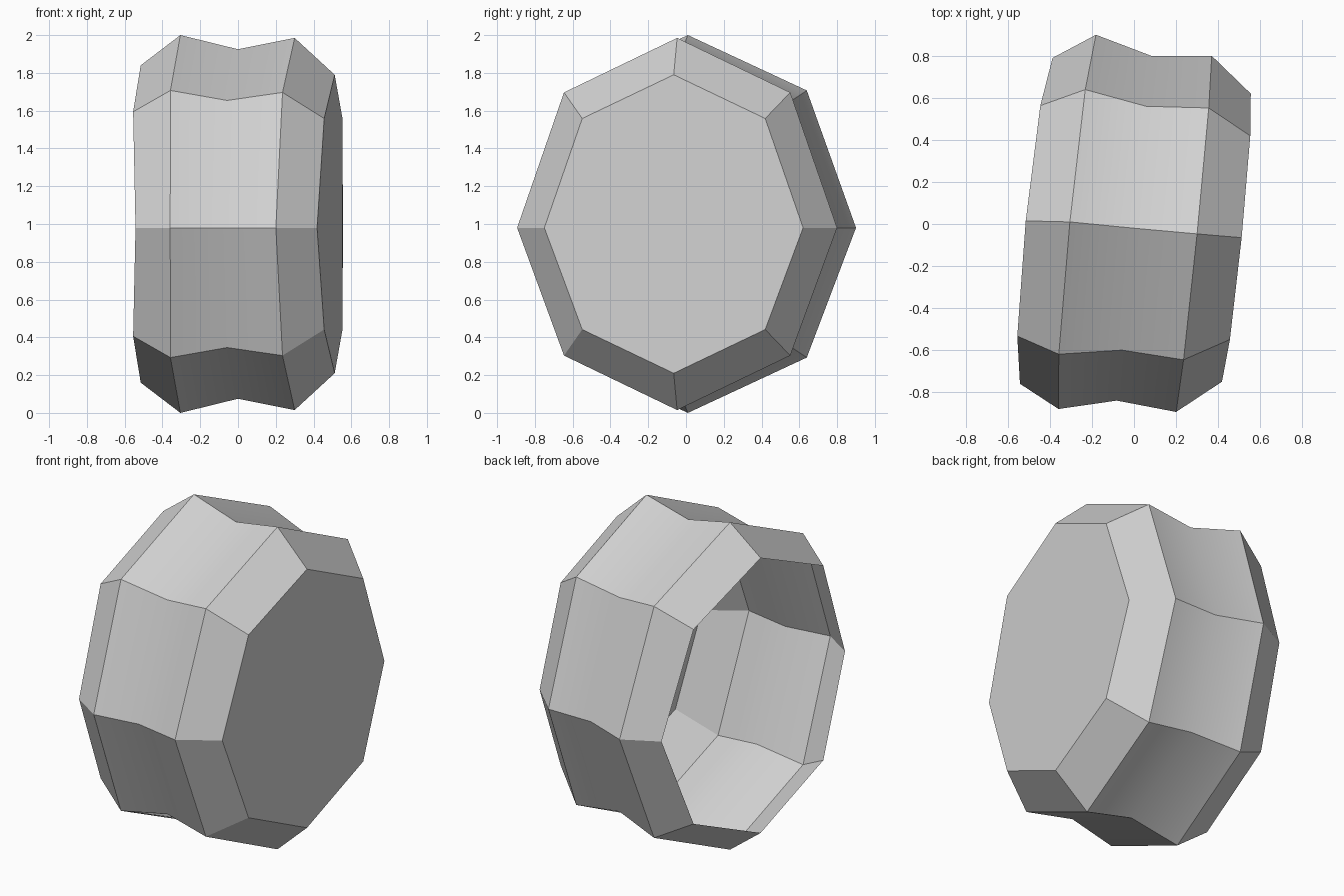
import bpy
import bmesh
from math import cos, sin, pi

SIDES = 8
TILT = 0.1          # lean of every ring about the vertical axis
MID_HEIGHT = 1.0

# Rings from open rim to closed cap: centre x, centre y, y radius, z radius, outward bow
RINGS = [
    (-0.465, 0.015, 0.775, 0.84, -0.05),
    (-0.27, 0.01, 0.89, 1.0, -0.035),
    (0.0, -0.02, 0.82, 0.925, 0.0),
    (0.285, -0.047, 0.847, 0.985, 0.015),
    (0.487, -0.065, 0.685, 0.79, 0.025),
]


def make_material(name, value):
    mat = bpy.data.materials.new(name)
    mat.use_nodes = True
    colour = (value, value, value, 1)
    mat.diffuse_color = colour
    mat.node_tree.nodes["Principled BSDF"].inputs["Base Color"].default_value = colour
    return mat


def add_ring(bm, cx, cy, ry, rz, bow):
    """One eight-cornered ring; its side corners sit slightly low."""
    ring = []
    for k in range(SIDES):
        a = 2 * pi * k / SIDES
        side = abs(cos(a)) > 0.9
        x = cx + TILT * ry * cos(a) + bow * abs(sin(a))
        z = MID_HEIGHT + rz * sin(a) - (0.02 if side else 0)
        ring.append(bm.verts.new((x, cy + ry * cos(a), z)))
    return ring


def build_shell():
    bm = bmesh.new()
    rings = [add_ring(bm, *spec) for spec in RINGS]

    # Faceted wall with a narrow waist
    for a, b in zip(rings, rings[1:]):
        for k in range(SIDES):
            n = (k + 1) % SIDES
            bm.faces.new((a[k], a[n], b[n], b[k]))

    # Closed end; the other end stays open
    bm.faces.new(rings[-1])
    bmesh.ops.recalc_face_normals(bm, faces=bm.faces)
    cap = max(bm.faces, key=lambda f: f.calc_center_median().x)
    if cap.normal.x < 0:
        bmesh.ops.reverse_faces(bm, faces=bm.faces)

    mesh = bpy.data.meshes.new("tub_shell")
    bm.to_mesh(mesh)
    bm.free()
    obj = bpy.data.objects.new("tub_shell", mesh)
    bpy.context.collection.objects.link(obj)
    return obj


cube = bpy.data.objects.get("Cube")
if cube:
    bpy.data.objects.remove(cube, do_unlink=True)

shell = build_shell()
shell.data.materials.append(make_material("light grey", 0.64))

# Soft waist, crisp facet edges
bpy.ops.object.select_all(action="DESELECT")
shell.select_set(True)
bpy.context.view_layer.objects.active = shell
bpy.ops.object.shade_smooth_by_angle(angle=pi / 6)
